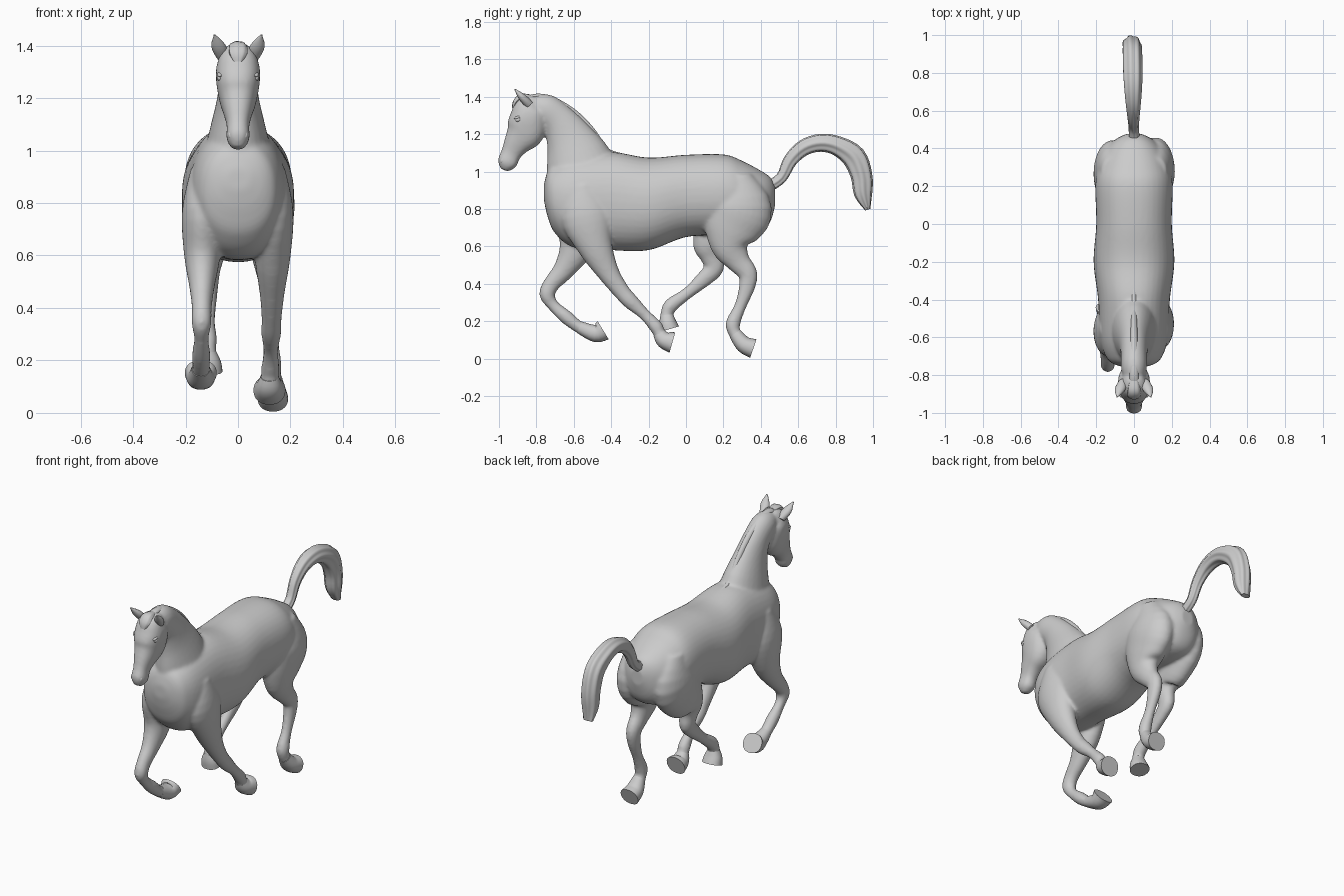
import bpy, bmesh, math
from mathutils import Vector


def spline(p0, p1, p2, p3, t):
    return [0.5 * (2*b + (c-a)*t + (2*a-5*b+4*c-d)*t*t + (3*b-a-3*c+d)*t**3)
            for a, b, c, d in zip(p0, p1, p2, p3)]


def tube(bm, rings, x=0.0, lean=0.0, n=28, steps=4, power=2.0, flute=0.0, upright=False):
    """Loft rings (y, z, half width, half depth) along a smooth path at the given x."""
    P = [rings[0], *rings, rings[-1]]
    pts = [spline(*P[i:i+4], s/steps) for i in range(len(P)-3) for s in range(steps)]
    pts.append(rings[-1])
    loops = []
    for i, (y, z, w, d) in enumerate(pts):
        q, r = pts[max(i-1, 0)], pts[min(i+1, len(pts)-1)]
        t = Vector((1, 0)) if upright else Vector((r[0]-q[0], r[1]-q[1])).normalized()
        cx = x + lean*i/(len(pts)-1)
        loop = []
        for k in range(n):
            a = 2*math.pi*k/n
            f = 1 + flute*math.cos(7*a)
            c, s = (math.copysign(abs(g)**(2/power), g)*f for g in (math.cos(a), math.sin(a)))
            s *= max(d, .002)
            loop.append(bm.verts.new((cx + max(w, .002)*c, y - t.y*s, z + t.x*s)))
        loops.append(loop)
    for A, B in zip(loops, loops[1:]):
        for k in range(n):
            bm.faces.new((A[k], A[(k+1) % n], B[(k+1) % n], B[k]))
    bm.faces.new(loops[0][::-1])
    bm.faces.new(loops[-1])


def finish(name, bm):
    bmesh.ops.recalc_face_normals(bm, faces=bm.faces)
    me = bpy.data.meshes.new(name)
    bm.to_mesh(me)
    bm.free()
    ob = bpy.data.objects.new(name, me)
    bpy.context.collection.objects.link(ob)
    bpy.ops.object.select_all(action='DESELECT')
    ob.select_set(True)
    bpy.context.view_layer.objects.active = ob
    bpy.ops.object.shade_smooth_by_angle(angle=math.radians(40))
    return ob


def part(name, rings, **kw):
    bm = bmesh.new()
    tube(bm, rings, **kw)
    return finish(name, bm)


def blob(name, loc, size, tilt):
    bpy.ops.mesh.primitive_uv_sphere_add(segments=20, ring_count=12, location=loc, rotation=(tilt, 0, 0))
    ob = bpy.context.object
    ob.name, ob.scale = name, size
    bpy.ops.object.shade_smooth()


skin = bmesh.new()

# Torso: y, top, bottom, half width
torso = [(-.76, .93, .85, .045), (-.74, 1, .76, .11), (-.7, 1.04, .67, .15), (-.6, 1.08, .595, .18),
         (-.4, 1.105, .58, .19), (-.2, 1.075, .58, .214), (0, 1.09, .65, .2),
         (.2, 1.092, .66, .205), (.3, 1.058, .66, .19), (.4, 1.005, .68, .145), (.45, .97, .73, .095),
         (.477, .92, .82, .04)]
tube(skin, [(y, (t+b)/2, w, (t-b)/2) for y, t, b, w in torso], power=2.2, steps=6, n=40, upright=True)

# Neck
tube(skin, [(-.53, .9, .15, .2), (-.575, 1.06, .112, .178), (-.627, 1.185, .082, .128),
            (-.685, 1.275, .07, .095), (-.76, 1.335, .068, .085), (-.82, 1.36, .05, .05)])

# Head
tube(skin, [(-.8, 1.385, .045, .035), (-.835, 1.345, .075, .08), (-.842, 1.29, .085, .1),
            (-.86, 1.215, .076, .103), (-.905, 1.15, .057, .072), (-.936, 1.095, .043, .054),
            (-.957, 1.045, .044, .052), (-.972, 1.008, .022, .022)], power=2.3)

# Limb thickness from body to sole, shared by each pair of legs
fore = [(.045, .06), (.078, .135), (.069, .094), (.048, .059), (.038, .045), (.038, .042), (.028, .031),
        (.035, .037), (.034, .033), (.05, .046), (.061, .057)]
hind = [(.06, .08), (.1, .175), (.088, .16), (.068, .105), (.048, .065), (.04, .052), (.034, .043),
        (.028, .032), (.036, .039), (.034, .034), (.052, .045), (.058, .052)]


def leg(name, x, lean, sizes, path):
    rings = [p + s for p, s in zip(path, sizes)]
    tube(skin, rings[:-1], x=x, lean=lean)
    part(name + "_hoof", rings[-3:], x=x+lean, power=2.2)


leg("planted_front_leg", .135, -.015, fore,
    [(-.55, .93), (-.535, .77), (-.485, .6), (-.415, .46), (-.345, .36), (-.295, .305), (-.22, .235),
     (-.16, .17), (-.145, .138), (-.118, .102), (-.073, .086)])
leg("raised_front_leg", -.135, -.007, fore,
    [(-.55, .93), (-.565, .77), (-.585, .6), (-.65, .48), (-.718, .4), (-.742, .343), (-.71, .285),
     (-.64, .222), (-.57, .168), (-.487, .135), (-.443, .152)])
leg("planted_hind_leg", .113, .02, hind,
    [(.27, .98), (.285, .82), (.25, .7), (.238, .6), (.28, .52), (.33, .455), (.325, .38), (.29, .28),
     (.252, .19), (.262, .135), (.308, .077), (.36, .054)])
leg("raised_hind_leg", -.113, -.004, hind,
    [(.27, .98), (.275, .82), (.2, .7), (.135, .61), (.14, .545), (.15, .485), (.095, .425), (.005, .348),
     (-.08, .285), (-.103, .235), (-.098, .195), (-.088, .158)])

# Fuse the skin into one smooth surface
body = finish("body", skin)
m = body.modifiers.new("fuse", 'REMESH')
m.mode, m.voxel_size, m.use_smooth_shade = 'VOXEL', .009, True
m = body.modifiers.new("soften", 'SMOOTH')
m.factor, m.iterations = .5, 9

# Mane along the crest, narrowing to the withers
crest = [(-.86, 1.388), (-.8, 1.4), (-.72, 1.382), (-.61, 1.315), (-.52, 1.228), (-.455, 1.142),
         (-.41, 1.102), (-.33, 1.085)]
part("mane", [(y, z, .026-.002*i, .01+.015*math.sin(math.pi*i/7)) for i, (y, z) in enumerate(crest)])

# Forelock and tail
part("forelock", [(-.83, 1.4, .024, .012), (-.88, 1.396, .034, .02), (-.91, 1.37, .034, .016),
                  (-.922, 1.338, .016, .008)], flute=.04)
part("tail", [(.44, .92, .028, .03), (.51, .968, .027, .029), (.558, 1.06, .03, .036),
              (.63, 1.128, .038, .042), (.72, 1.154, .046, .046), (.81, 1.137, .05, .051),
              (.897, 1.078, .05, .062), (.938, .98, .05, .056), (.948, .88, .046, .047),
              (.972, .797, .03, .014)], lean=-.014, n=56, flute=.06)

# Ears, eyes and nostrils, mirrored
for s, side in ((1, "left"), (-1, "right")):
    part("ear_" + side, [(-.835, 1.355, .022, .022), (-.876, 1.398, .028, .02), (-.916, 1.441, .003, .003)],
         x=s*.058, lean=s*.032)
    blob("eye_" + side, (s*.069, -.896, 1.278), (.011, .017, .012), .3)
    blob("brow_" + side, (s*.067, -.898, 1.29), (.012, .022, .008), .3)
    blob("nostril_" + side, (s*.028, -.98, 1.062), (.01, .011, .018), -.4)
